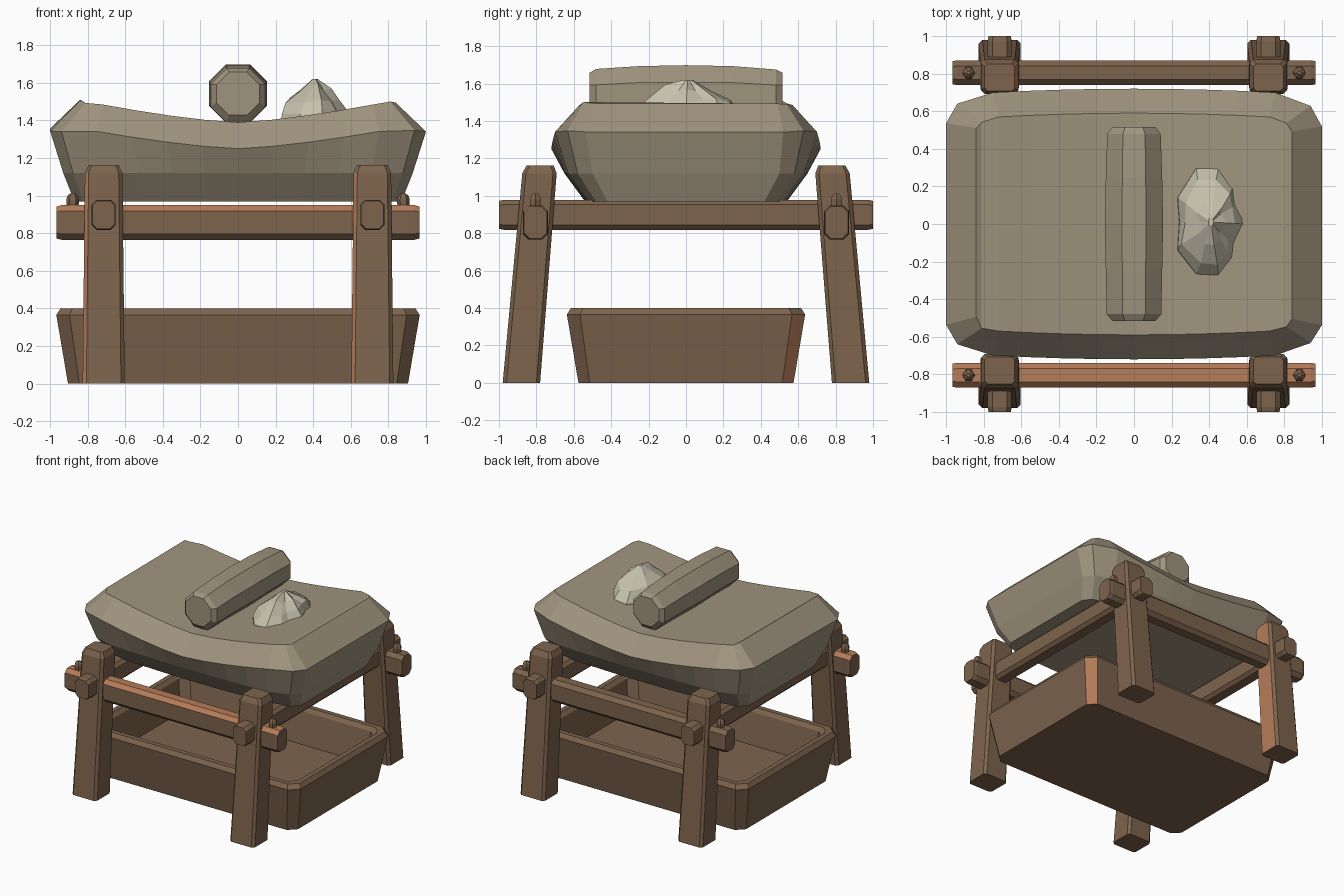
import bpy, math, random
from mathutils import Vector

if "Cube" in bpy.data.objects:
    bpy.data.objects.remove(bpy.data.objects["Cube"])

random.seed(4)


def material(name, rgb):
    m = bpy.data.materials.new(name)
    m.diffuse_color = (*rgb, 1)
    m.use_nodes = True
    m.node_tree.nodes["Principled BSDF"].inputs["Base Color"].default_value = m.diffuse_color
    return m


STONE = material("stone", (0.352, 0.296, 0.209))
WOOD = material("brown wood", (0.205, 0.127, 0.074))
FRESH = material("orange wood", (0.46, 0.20, 0.10))
GRAIN = material("pale grain", (0.58, 0.55, 0.43))


def loft(name, rings, mats, rule=None):
    """Skin equal rings of points; caps are strips between opposite points."""
    n = len(rings[0])
    verts = [p for r in rings for p in r]
    faces = []
    for k in range(len(rings) - 1):
        a, b = k * n, (k + 1) * n
        for i in range(n):
            j = (i + 1) % n
            faces.append((a + i, a + j, b + j, b + i))
    end = (len(rings) - 1) * n
    for i in range(n // 2 - 1):
        quad = (i, i + 1, n - 2 - i, n - 1 - i)
        faces.append(quad[::-1])
        faces.append(tuple(end + q for q in quad))
    me = bpy.data.meshes.new(name)
    me.from_pydata(verts, [], faces)
    ob = bpy.data.objects.new(name, me)
    bpy.context.collection.objects.link(ob)
    import bmesh
    bm = bmesh.new()
    bm.from_mesh(me)
    bmesh.ops.recalc_face_normals(bm, faces=bm.faces)
    bm.to_mesh(me)
    bm.free()
    for m in mats:
        me.materials.append(m)
    if rule:
        for p in me.polygons:
            p.material_index = int(rule(p.normal, p.center))
    return ob


def rect8(w, h, c):
    """Rectangle of half sizes w, h with corners cut by c."""
    half = [(-w, -h + c), (-w + c, -h), (w - c, -h), (w, -h + c)]
    return half + [(x, -y) for x, y in reversed(half)]


def flat(pts, z, cx=0, cy=0):
    return [(x + cx, y + cy, z) for x, y in pts]


# Stone slab with a sagging top
def slab_ring(z, sag, hx, hy, cx, cy):
    inner = hx - cx
    half = [(-hx, -hy + cy), (-hx + 0.24 * cx, -hy + 0.47 * cy)]
    for i in range(9):
        t = -1 + i / 4
        half.append((inner * t, -hy + 0.02 * t * t))
    half += [(hx - 0.24 * cx, -hy + 0.47 * cy), (hx, -hy + cy)]
    pts = half + [(x, -y) for x, y in reversed(half)]
    out = []
    for x, y in pts:
        drop = sag * (1 - min(1, abs(x) / 0.8) ** 1.4)
        chip = random.uniform(-0.012, 0.012) if abs(x) > inner and sag else 0
        out.append((x, y + chip, z - drop + chip))
    return out


loft("stone_slab", [
    slab_ring(0.97, 0, 0.87, 0.54, 0.20, 0.12),
    slab_ring(1.12, 0, 0.93, 0.65, 0.22, 0.15),
    slab_ring(1.35, 0.10, 1.00, 0.72, 0.25, 0.19),
    slab_ring(1.50, 0.11, 0.84, 0.59, 0.12, 0.09)], [STONE])

# Octagonal stone roller lying across the slab
def roller_ring(y, r, dz=0.0):
    return [(x, y, 1.543 + z + dz) for x, z in rect8(r, r, r * 0.586)]


loft("stone_roller", [
    roller_ring(-0.515, 0.115), roller_ring(-0.48, 0.145, -0.01),
    roller_ring(-0.25, 0.15), roller_ring(0, 0.155), roller_ring(0.25, 0.15),
    roller_ring(0.48, 0.142, -0.01), roller_ring(0.515, 0.115)], [STONE])

# Faceted grain pile
base = [(-0.18, -0.15), (-0.08, -0.28), (0.04, -0.29), (0.12, -0.20), (0.13, -0.12), (0.19, -0.01),
        (0.13, 0.10), (0.12, 0.19), (0.04, 0.29), (-0.08, 0.29), (-0.18, 0.13), (-0.17, 0.0)]


def pile_ring(scale, z, jitter):
    return [(0.41 + x * scale * random.uniform(1 - jitter, 1 + jitter),
             0.01 + y * scale, z + random.uniform(-0.1, 0.1) * jitter) for x, y in base]


loft("grain_pile", [pile_ring(1, 1.40, 0), pile_ring(0.98, 1.435, 0),
                    pile_ring(0.78, 1.505, 0.15), pile_ring(0.42, 1.575, 0.2),
                    pile_ring(0.08, 1.62, 0)], [GRAIN])

# Splayed legs with bevelled tops; fresh wood shows on a few worn faces
LEAN = 0.10 / 1.16
for sx in (-1, 1):
    for sy in (-1, 1):
        rings = []
        for z, w, d, c in ((0, 0.112, 0.10, 0.02), (1.12, 0.10, 0.092, 0.02), (1.163, 0.08, 0.072, 0.016)):
            rings.append(flat(rect8(w, d, c), z, sx * 0.715, sy * (0.88 - LEAN * z)))
        rule = None
        if sy < 0:
            rule = lambda n, c, s=sx: -0.9 < n.y < -0.3 and abs(n.z) < 0.3 and n.x < 0
        elif sx < 0:
            rule = lambda n, c: n.x > 0.8
        side = ("left" if sx < 0 else "right")
        loft(("front_" if sy < 0 else "back_") + side + "_leg", rings, [WOOD, FRESH], rule)

# Long rails through the legs, with pegs near their ends
for sy, name in ((-1, "front"), (1, "back")):
    rings = [[(x, sy * 0.805 + a, 0.857 + b) for a, b in rect8(0.066 * s, 0.092 * s, 0.03)]
             for x, s in ((-0.965, 0.93), (-0.94, 1), (0.94, 1), (0.965, 0.93))]
    rule = (lambda n, c: n.z > 0.3) if sy < 0 else None
    loft(name + "_rail", rings, [WOOD, FRESH], rule)
    for sx in (-1, 1):
        hexa = [(math.cos(math.tau * i / 6), math.sin(math.tau * i / 6)) for i in range(6)]
        loft("rail_peg", [flat([(x * r, y * r) for x, y in hexa], z, sx * 0.88, sy * 0.805)
                          for z, r in ((0.92, 0.03), (0.98, 0.034), (1.0, 0.027), (1.012, 0.012))], [WOOD])

# Cross rails running front to back
for sx, name in ((-1, "left"), (1, "right")):
    rings = [[(sx * 0.715 + a, y, 0.898 + b) for a, b in rect8(0.064 * s, 0.08 * s, 0.025)]
             for y, s in ((-1, 0.93), (-0.975, 1), (0.975, 1), (1, 0.93))]
    loft(name + "_cross_rail", rings, [WOOD])

# Hollow tray with sloping sides and a bevelled rim
loft("tray", [flat(rect8(hx, hx - 0.33, c), z) for z, hx, c in (
    (0, 0.905, 0.06), (0.365, 0.967, 0.07), (0.40, 0.945, 0.065),
    (0.40, 0.905, 0.06), (0.37, 0.88, 0.06), (0.12, 0.84, 0.06))], [WOOD, FRESH],
    lambda n, c: c.x > 0.85 and c.y > 0.5 and n.x > 0.3 and n.y > 0.3 and c.z < 0.3)
